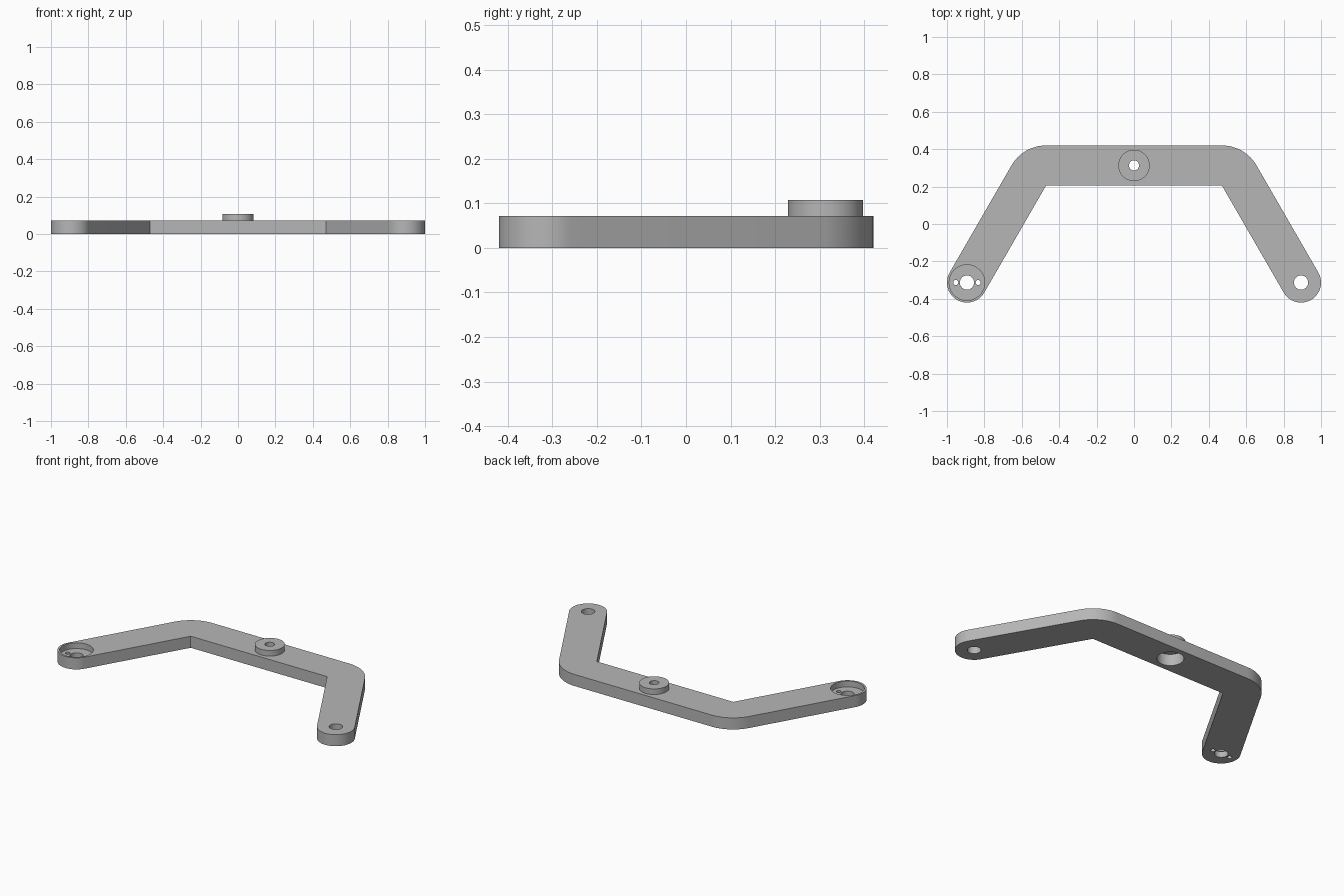
import bpy, bmesh
from math import sin, cos, radians, tan

if "Cube" in bpy.data.objects:
    bpy.data.objects.remove(bpy.data.objects["Cube"], do_unlink=True)

W = 0.107                      # half width of the bar
T = 0.072                      # plate thickness
TOP = 0.107                    # top of the boss
END_X, END_Y = 0.893, -0.313   # centre of each rounded end
BAR_Y = 0.313                  # centre line of the cross bar
POCKET_FLOOR = 0.036

grey = bpy.data.materials.new("plain grey")
grey.use_nodes = True
colour = (0.47, 0.47, 0.47, 1)
grey.diffuse_color = colour
grey.node_tree.nodes["Principled BSDF"].inputs["Base Color"].default_value = colour


def arc(cx, cy, r, start, end, steps):
    angles = [radians(start + (end - start) * i / steps) for i in range(steps + 1)]
    return [(cx + r * cos(a), cy + r * sin(a)) for a in angles]


def prism(name, outline, z0, z1):
    bm = bmesh.new()
    base = bm.faces.new([bm.verts.new((x, y, z0)) for x, y in outline])
    side = bmesh.ops.extrude_face_region(bm, geom=[base])["geom"]
    verts = [v for v in side if isinstance(v, bmesh.types.BMVert)]
    bmesh.ops.translate(bm, verts=verts, vec=(0, 0, z1 - z0))
    bmesh.ops.recalc_face_normals(bm, faces=bm.faces)
    mesh = bpy.data.meshes.new(name)
    bm.to_mesh(mesh)
    bm.free()
    mesh.materials.append(grey)
    obj = bpy.data.objects.new(name, mesh)
    bpy.context.collection.objects.link(obj)
    return obj


def disc(name, x, y, r, z0, z1, sides=64):
    return prism(name, arc(x, y, r, 0, 360, sides)[:-1], z0, z1)


def combine(target, tool, operation):
    bpy.context.view_layer.objects.active = target
    mod = target.modifiers.new(operation, 'BOOLEAN')
    mod.operation, mod.object, mod.solver = operation, tool, 'EXACT'
    bpy.ops.object.modifier_apply(modifier=mod.name)
    bpy.data.objects.remove(tool, do_unlink=True)


# Bracket plate: right half of the outline, mirrored to the other side
inner_x = END_X - (BAR_Y - END_Y) / tan(radians(60)) - W * tan(radians(30))
inner_y = BAR_Y - W
half = [(inner_x, inner_y)]
half += arc(END_X, END_Y, W, -150, 30, 32)
half += arc(inner_x, inner_y, 2 * W, 30, 90, 16)
bracket = prism("bracket", half + [(-x, y) for x, y in reversed(half)], 0, T)

# Raised boss on the cross bar
combine(bracket, disc("boss", 0, BAR_Y, 0.084, T / 2, TOP), 'UNION')

# Boss hole, with a wide bore from below
cutters = [disc("boss_hole", 0, BAR_Y, 0.027, 0.05, 0.2),
           disc("boss_bore", 0, BAR_Y, 0.075, -0.1, T - 0.001)]
# Pivot holes in both ends
cutters += [disc("end_hole", s * END_X, END_Y, 0.038, -0.1, 0.2) for s in (-1, 1)]
# Round pocket in the right end with two screw holes
cutters.append(disc("pocket", -END_X, END_Y, 0.095, POCKET_FLOOR, 0.2))
cutters += [disc("screw_hole", -END_X + s * 0.06, END_Y, 0.0135, -0.1, 0.2, 24)
            for s in (-1, 1)]
for cutter in cutters:
    combine(bracket, cutter, 'DIFFERENCE')

bpy.ops.object.select_all(action='DESELECT')
bracket.select_set(True)
bpy.context.view_layer.objects.active = bracket
bpy.ops.object.shade_smooth_by_angle(angle=radians(30))
